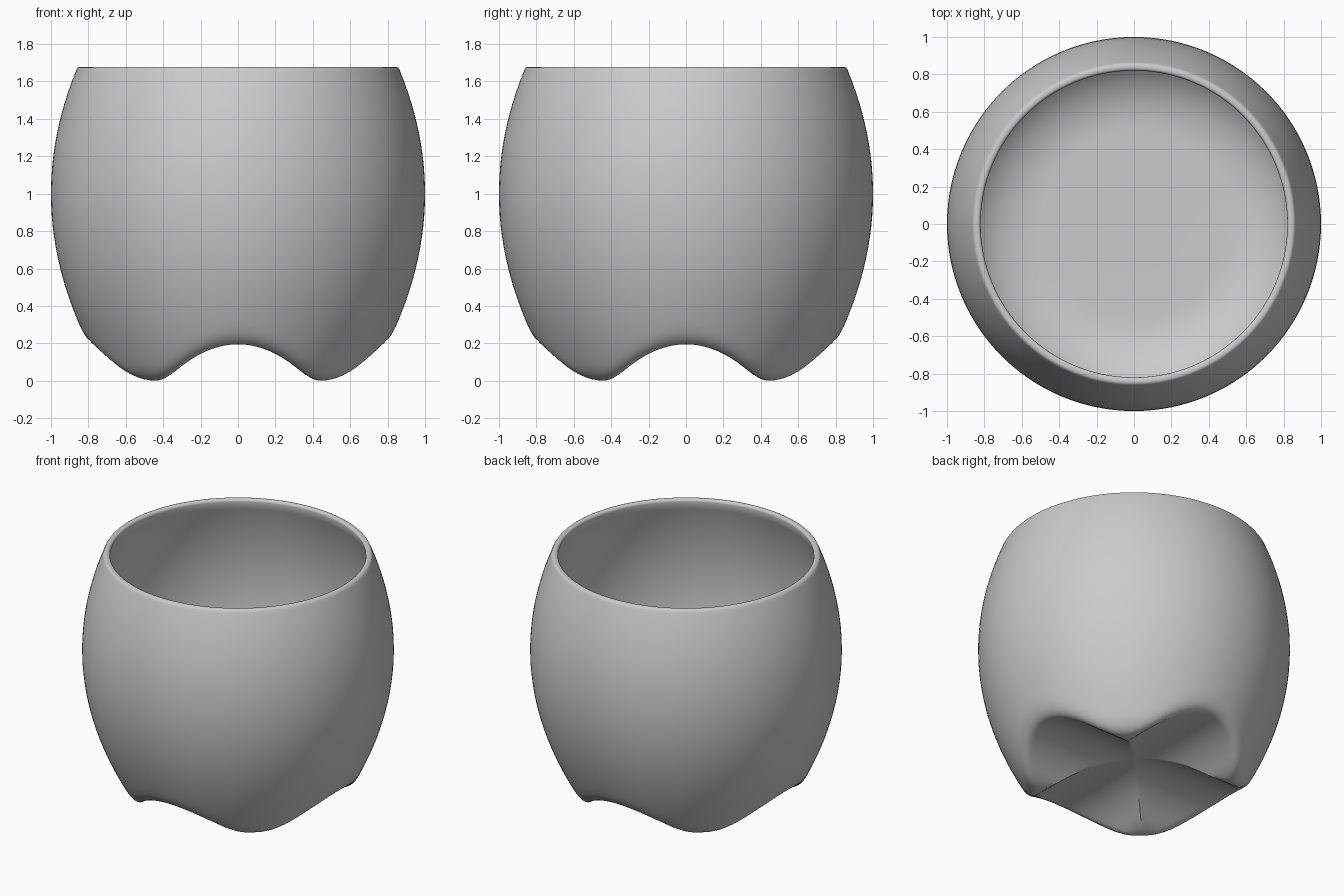
import bpy, bmesh, math

if "Cube" in bpy.data.objects:
    bpy.data.objects.remove(bpy.data.objects["Cube"], do_unlink=True)

SEGMENTS = 128
BULGE = 0.31       # curvature of the barrel side
RIM_Z = 1.678


def smooth_max(a, b, k):
    h = max(k - abs(a - b), 0) / k
    return max(a, b) + h * h * k / 4


def side_radius(z):
    return 1 - BULGE * (z - 1) ** 2


def underside(r, x, y):
    # two crossing arched tunnels leave four feet, blended into the barrel side
    t = min(abs(x), abs(y))
    arch = smooth_max(0.195 * (1 - (t / 0.39) ** 2), 0, 0.06)
    side = 1 - math.sqrt((1 - r) / BULGE)
    return smooth_max(arch, side, 0.1)


def flat(z):
    return lambda r, x, y: z


# Rings of (radius, height rule), from the underside up and over into the bowl
rings = []
seam_z = 0.33
seam_r = side_radius(seam_z)
for i in range(1, 49):
    rings.append((seam_r * (i / 48) ** 0.8, underside))
for i in range(1, 25):
    z = seam_z + (1.65 - seam_z) * i / 24
    rings.append((side_radius(z), flat(z)))

# Rounded rim
for r, z in ((0.863, 1.665), (0.857, 1.674), (0.848, RIM_Z),
             (0.832, RIM_Z), (0.824, 1.673), (0.82, 1.66)):
    rings.append((r, flat(z)))

# Inner wall, then a rounded corner down to the flat floor
floor_z, corner_z, floor_r = 0.3, 0.62, 0.5
for i in range(1, 19):
    z = 1.66 + (corner_z - 1.66) * i / 18
    rings.append((side_radius(z) - 0.045, flat(z)))
wall_r = side_radius(corner_z) - 0.045
for i in range(1, 17):
    a = math.pi / 2 * i / 16
    r = floor_r + (wall_r - floor_r) * math.cos(a)
    rings.append((r, flat(corner_z - (corner_z - floor_z) * math.sin(a))))
rings.append((0.25, flat(floor_z)))

# Skin the rings
bm = bmesh.new()
loops = []
for r, height in rings:
    loop = []
    for s in range(SEGMENTS):
        a = 2 * math.pi * s / SEGMENTS
        x, y = r * math.cos(a), r * math.sin(a)
        loop.append(bm.verts.new((x, y, height(r, x, y))))
    loops.append(loop)
base_centre = bm.verts.new((0, 0, underside(0, 0, 0)))
floor_centre = bm.verts.new((0, 0, floor_z))
for s in range(SEGMENTS):
    n = (s + 1) % SEGMENTS
    for low, high in zip(loops, loops[1:]):
        bm.faces.new((low[s], low[n], high[n], high[s]))
    bm.faces.new((base_centre, loops[0][n], loops[0][s]))
    bm.faces.new((floor_centre, loops[-1][s], loops[-1][n]))
bmesh.ops.recalc_face_normals(bm, faces=bm.faces)
mesh = bpy.data.meshes.new("footed_pot")
bm.to_mesh(mesh)
bm.free()

pot = bpy.data.objects.new("footed_pot", mesh)
bpy.context.collection.objects.link(pot)

# Plain grey finish
grey = bpy.data.materials.new("plain_grey")
grey.use_nodes = True
colour = (0.6, 0.6, 0.6, 1)
grey.diffuse_color = colour
grey.node_tree.nodes["Principled BSDF"].inputs["Base Color"].default_value = colour
mesh.materials.append(grey)

bpy.ops.object.select_all(action="DESELECT")
pot.select_set(True)
bpy.context.view_layer.objects.active = pot
bpy.ops.object.shade_smooth_by_angle(angle=math.radians(45))
